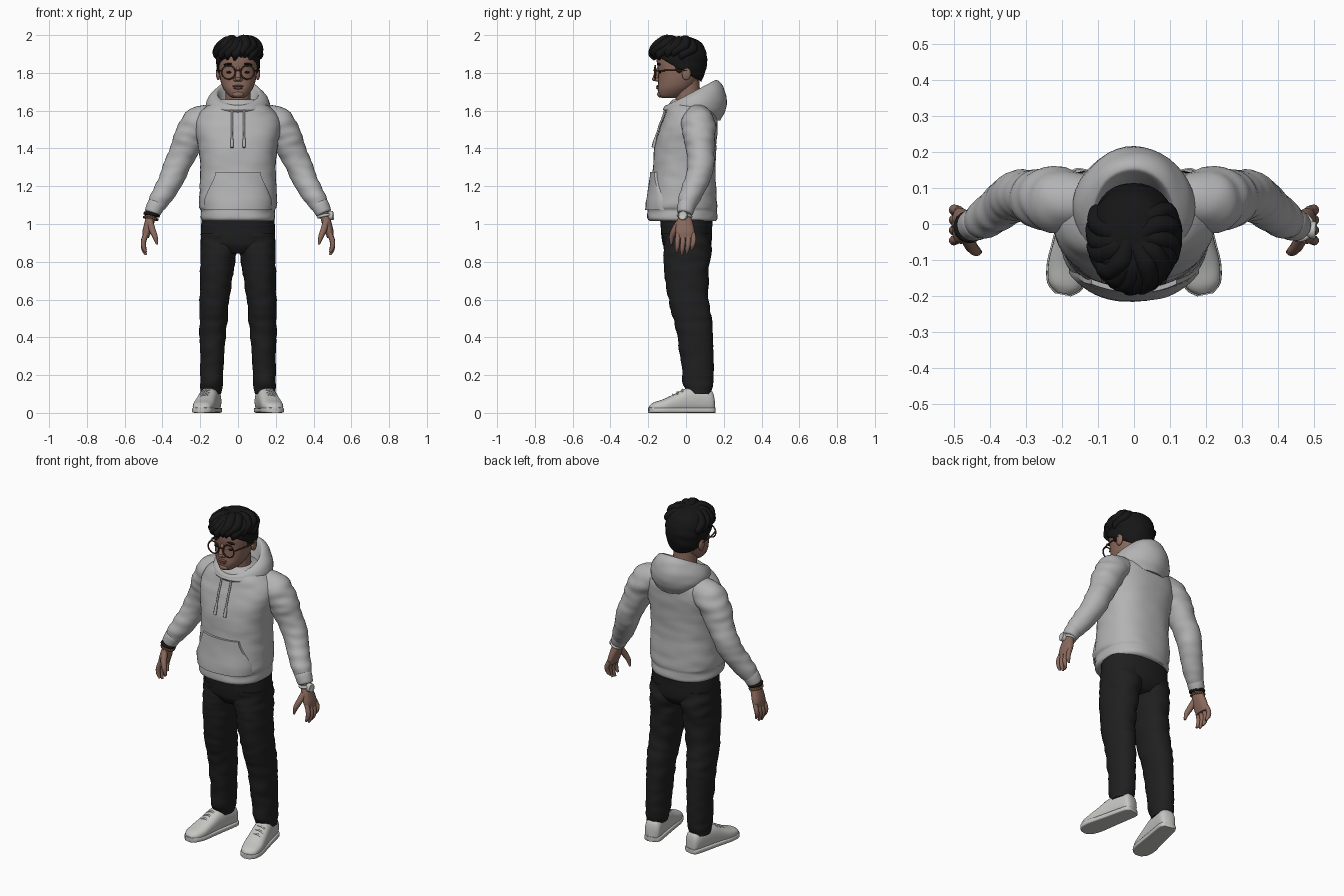
import bpy, bmesh, math, random
from mathutils import Vector, Matrix, noise
from mathutils.bvhtree import BVHTree

if "Cube" in bpy.data.objects:
    bpy.data.objects.remove(bpy.data.objects["Cube"])
random.seed(4)


def material(name, r, g, b):
    m = bpy.data.materials.new(name)
    m.use_nodes = True
    m.diffuse_color = (r, g, b, 1)
    m.node_tree.nodes["Principled BSDF"].inputs["Base Color"].default_value = (r, g, b, 1)
    return m


FLEECE = material("grey fleece", .45, .45, .45)
DENIM = material("black denim", .014, .014, .014)
HAIR = material("black hair", .008, .008, .008)
SKIN = material("skin", .26, .145, .11)
LIPS = material("lips", .2, .085, .07)
WHITE = material("white leather", .56, .56, .54)
FRAME = material("brown frame", .1, .035, .02)
BEAD = material("wooden bead", .2, .09, .04)


def finish(name, bm, mat, mirror=False):
    """Turn a bmesh into a smooth object, mirrored across x if asked."""
    bmesh.ops.recalc_face_normals(bm, faces=bm.faces[:])
    me = bpy.data.meshes.new(name)
    bm.to_mesh(me)
    bm.free()
    me.materials.append(mat)
    me.shade_smooth()
    me.set_sharp_from_angle(angle=math.radians(50))
    ob = bpy.data.objects.new(name, me)
    bpy.context.collection.objects.link(ob)
    if mirror:
        ob.modifiers.new("Mirror", 'MIRROR').use_mirror_merge = False
    return ob


def spline(a, b, c, d, t):
    return (b * 2 + (c - a) * t + (a * 2 - b * 5 + c * 4 - d) * t ** 2
            + (b * 3 - a - c * 3 + d) * t ** 3) * .5


def loft(name, rings, mat, p=2.0, wrinkle=0.0, mirror=False, n=28, steps=5):
    """Skin a splined row of (centre, u, v) superellipse rings."""
    k = len(rings) - 1
    bm, loops = bmesh.new(), []
    for j in range(k * steps + 1):
        i = min(j // steps, k - 1)
        four = [rings[min(max(i + o, 0), k)] for o in (-1, 0, 1, 2)]
        c, u, v = (spline(*q, j / steps - i) for q in zip(*four))
        loop = []
        for s in range(n):
            a = math.tau * s / n
            ca, sa = (math.copysign(abs(w) ** (2 / p), w) for w in (math.cos(a), math.sin(a)))
            off = u * ca + v * sa
            pos = c + off
            fold = noise.noise(Vector((pos.x * 10, pos.y * 10, pos.z * 26)))
            loop.append(bm.verts.new(c + off * (1 + wrinkle * fold)))
        loops.append(loop)
    for a, b in zip(loops, loops[1:]):
        for s in range(n):
            bm.faces.new((a[s], a[s - 1], b[s - 1], b[s]))
    bm.faces.new(loops[0])
    bm.faces.new(loops[-1])
    return finish(name, bm, mat, mirror)


def span(front, back, z, w, x=0.0, tilt=0.0):
    """Level ring from its front and back y; tilt lifts the back."""
    return (Vector((x, (front + back) / 2, z)), Vector((w, 0, 0)),
            Vector((0, (back - front) / 2, tilt)))


def tube(name, pts, mat, ref=(0, 1, 0), **kw):
    """Round tube through (x, y, z, radius) points."""
    ps, rings = [Vector(q[:3]) for q in pts], []
    for i, q in enumerate(pts):
        t = (ps[min(i + 1, len(ps) - 1)] - ps[max(i - 1, 0)]).normalized()
        u = t.cross(Vector(ref)).normalized()
        rings.append((ps[i], u * q[3], t.cross(u) * q[3]))
    return loft(name, rings, mat, **kw)


def blob(name, loc, scale, mat, mirror=False, roll=0.0):
    bm = bmesh.new()
    m = Matrix.Translation(loc) @ Matrix.Rotation(roll, 4, 'Y') @ Matrix.Diagonal((*scale, 1))
    bmesh.ops.create_uvsphere(bm, u_segments=20, v_segments=12, radius=1, matrix=m)
    return finish(name, bm, mat, mirror)


def torus(name, loc, axis, major, minor, mat):
    bpy.ops.mesh.primitive_torus_add(location=loc, major_radius=major, minor_radius=minor,
                                     rotation=Vector(axis).to_track_quat('Z', 'Y').to_euler(),
                                     major_segments=32, minor_segments=8)
    ob = bpy.context.object
    ob.name = name
    ob.data.materials.append(mat)
    ob.data.shade_smooth()


# Trousers
loft("trouser_leg", [span(*s) for s in (
    (.01, .13, .1, .054, .142), (-.015, .145, .16, .06, .14), (-.03, .145, .3, .064, .135),
    (-.055, .14, .45, .072, .132), (-.09, .122, .58, .078, .125), (-.113, .122, .75, .088, .112),
    (-.12, .13, .86, .098, .101), (-.12, .13, .95, .1, .095))], DENIM, 2.2, .09, True, steps=8)
loft("trouser_hips", [span(*s) for s in (
    (-.09, .1, .845, .1), (-.122, .133, .89, .18), (-.132, .138, .96, .196),
    (-.14, .14, 1.05, .19))], DENIM, 2.4, .02)

# Shoes, built along the toed-out foot axis
FOOT = ((.148, .025, .08), (.13, .044, .12), (.06, .049, .137), (0, .051, .13), (-.06, .054, .1),
        (-.12, .056, .072), (-.17, .045, .055), (-.193, .02, .038))


def foot_ring(y, w, h):
    return Vector((.158 - .2 * y, y, h / 2)), Vector((w, .2 * w, 0)), Vector((0, 0, h / 2))


loft("shoe_upper", [foot_ring(*s) for s in FOOT], WHITE, 2.5, mirror=True)
loft("shoe_sole", [foot_ring(y * 1.02, w * 1.07, .028) for y, w, h in FOOT], WHITE, 6, mirror=True)
for y, h in ((-.02, .123), (-.045, .11), (-.07, .097)):
    x = .158 - .2 * y
    tube("shoe_lace", [(x - .032, y, h - .014, .005), (x, y, h, .005), (x + .032, y, h - .014, .005)],
         WHITE, mirror=True, n=8)

# Hooded top: body with ribbed hem
torso = loft("hoodie_body", [span(*s) for s in (
    (-.19, .155, 1.015, .185), (-.205, .165, 1.03, .197), (-.203, .163, 1.07, .196),
    (-.203, .166, 1.1, .207), (-.185, .16, 1.2, .203), (-.175, .156, 1.3, .2),
    (-.168, .16, 1.4, .208), (-.142, .166, 1.5, .226), (-.115, .165, 1.57, .215),
    (-.1, .15, 1.62, .17), (-.07, .12, 1.66, .1))], FLEECE, 2.35, .025, n=48)
tree = BVHTree.FromPolygons([v.co for v in torso.data.vertices],
                            [f.vertices[:] for f in torso.data.polygons])


def chest(x, z):
    """Front surface y of the body."""
    return tree.ray_cast(Vector((x, -1, z)), Vector((0, 1, 0)))[0].y


tube("sleeve", [(.13, .06, 1.56, .075), (.205, .065, 1.535, .09), (.25, .068, 1.47, .085),
                (.285, .075, 1.39, .073), (.33, .075, 1.29, .07), (.372, .045, 1.2, .062),
                (.415, .015, 1.13, .054), (.437, .002, 1.09, .045)],
     FLEECE, wrinkle=.1, mirror=True, steps=8)
tube("sleeve_cuff", [(.427, .006, 1.112, .04), (.434, .003, 1.1, .047), (.452, -.005, 1.063, .043),
                     (.456, -.007, 1.054, .036)], FLEECE, mirror=True)

# Hood lying open on the back
loft("hood", [span(*s[:4], 0, s[4]) for s in (
    (-.1, .18, 1.565, .15, -.018), (-.122, .21, 1.605, .168, 0), (-.118, .213, 1.645, .166, .03),
    (-.112, .193, 1.68, .147, .055), (-.1, .165, 1.695, .122, .066),
    (-.085, .14, 1.685, .107, .06), (-.07, .105, 1.61, .09, .03))], FLEECE, 1.9, .03, n=40)
for i in (0, 1):
    zs = [1.615 - .03 * k for k in range(8)]
    x = -.032 if i else .032
    tube("drawstring", [(x, chest(x, z) - .007, z, .0085 if k > 5 else .0055)
                        for k, z in enumerate(zs)], FLEECE, n=10)

# Front pouch pocket, wrapped on the body
bm = bmesh.new()
rows = []
for z, w in ((1.275, .118), (1.25, .124), (1.22, .137), (1.18, .158), (1.14, .175), (1.11, .18), (1.075, .18)):
    xs = [w * (k / 10 - 1) for k in range(21)]
    rows.append([bm.verts.new((x, chest(x, z) + .003, z)) for x in xs])
for a, b in zip(rows, rows[1:]):
    for k in range(20):
        bm.faces.new((a[k], b[k], b[k + 1], a[k + 1]))
shell = bmesh.ops.extrude_face_region(bm, geom=bm.faces[:])
bmesh.ops.translate(bm, vec=(0, -.016, 0),
                    verts=[g for g in shell["geom"] if isinstance(g, bmesh.types.BMVert)])
finish("pouch_pocket", bm, FLEECE)

# Hands
loft("palm", [span(*s) for s in (
    (-.036, .024, 1.09, .026, .445), (-.04, .026, 1.045, .026, .459), (-.052, .038, 1.0, .026, .471),
    (-.055, .045, .96, .024, .482), (-.048, .042, .925, .016, .489))], SKIN, 2.3, mirror=True)
for i, reach in enumerate((.092, .105, .1, .08)):
    y = -.041 + .026 * i
    tube("finger", [(.486, y, .95, .013), (.5, y * 1.1, .95 - reach * .45, .0135),
                    (.499, y * 1.05 - .004, .95 - reach * .8, .012),
                    (.488, y - .008, .95 - reach * 1.08, .006)], SKIN, mirror=True, n=12)
tube("thumb", [(.466, -.035, 1.01, .018), (.452, -.062, .965, .017), (.438, -.076, .93, .0135),
               (.428, -.078, .892, .006)], SKIN, (1, 0, 0), mirror=True, n=12)

# Wrist wear
WRIST = Vector((.2, -.1, -1))
torus("watch_strap", (.46, -.008, 1.043), WRIST, .034, .008, WHITE)
tube("watch_case", [(.484, -.014, 1.043, .024), (.502, -.018, 1.046, .024), (.504, -.018, 1.046, .02)],
     WHITE, (0, 0, 1))
mirrored = Vector((-.2, -.1, -1))
torus("dark_bracelet", (-.457, -.008, 1.05), mirrored, .036, .009, HAIR)
bm = bmesh.new()
turn = mirrored.to_track_quat('Z', 'Y')
for k in range(18):
    a = math.tau * k / 18
    at = Vector((-.462, -.008, 1.03)) + turn @ Vector((math.cos(a), math.sin(a), 0)) * .036
    bmesh.ops.create_icosphere(bm, subdivisions=2, radius=.0068, matrix=Matrix.Translation(at))
finish("bead_bracelet", bm, BEAD)

# Head and face
loft("neck", [span(*s) for s in ((-.04, .1, 1.56, .075), (-.055, .08, 1.65, .066),
                                 (-.06, .07, 1.76, .066))], SKIN)
loft("head", [span(*s) for s in (
    (-.128, -.06, 1.667, .03), (-.144, -.02, 1.68, .05), (-.15, .03, 1.715, .077),
    (-.147, .06, 1.755, .092), (-.148, .08, 1.81, .101), (-.155, .09, 1.87, .104),
    (-.14, .08, 1.93, .095), (-.09, .04, 1.965, .06))], SKIN, 2.25)
tube("nose_bridge", [(0, -.14, 1.835, .009), (0, -.15, 1.805, .012), (0, -.161, 1.775, .015),
                     (0, -.155, 1.758, .01)], SKIN, (1, 0, 0), n=14)
blob("nose_tip", (0, -.164, 1.768), (.015, .017, .012), SKIN)
blob("nostril", (.014, -.153, 1.764), (.011, .014, .009), SKIN, True)
blob("upper_lip", (0, -.147, 1.73), (.03, .011, .006), LIPS)
blob("lower_lip", (0, -.148, 1.72), (.025, .011, .007), LIPS)
blob("chin", (0, -.137, 1.687), (.03, .016, .017), SKIN)
blob("eye", (.047, -.138, 1.803), (.015, .007, .006), HAIR, True)
blob("eyebrow", (.05, -.143, 1.846), (.028, .01, .006), HAIR, True, .12)
blob("ear", (.105, .002, 1.797), (.012, .024, .036), SKIN, True)

# Glasses
for x in (-.05, .05):
    torus("lens_rim", (x, -.163, 1.803), (x, -1, 0), .036, .004, FRAME)
tube("glasses_bridge", [(-.015, -.166, 1.81, .004), (0, -.17, 1.815, .004), (.015, -.166, 1.81, .004)],
     FRAME, n=8)
tube("glasses_temple", [(.086, -.16, 1.812, .004), (.106, -.08, 1.813, .004), (.113, .005, 1.813, .004)],
     FRAME, (0, 0, 1), mirror=True, n=8)

# Hair: cap trimmed along a sloping hairline, then wavy locks
cap = loft("hair_cap", [span(*s) for s in (
    (-.08, .075, 1.74, .08), (-.13, .1, 1.8, .106), (-.168, .112, 1.87, .119),
    (-.172, .1, 1.93, .116), (-.15, .068, 1.97, .09), (-.11, .02, 1.99, .05))], HAIR, 2.1, .06, n=40)
bm = bmesh.new()
bm.from_mesh(cap.data)
bmesh.ops.bisect_plane(bm, geom=bm.verts[:] + bm.edges[:] + bm.faces[:], plane_co=(0, 0, 1.8),
                       plane_no=(0, -.14, -.24), clear_outer=True)
bmesh.ops.holes_fill(bm, edges=bm.edges[:])
bm.to_mesh(cap.data)
bm.free()
blob("sideburn", (.1, -.035, 1.835), (.012, .022, .035), HAIR, True)
for k in range(13):
    start = math.radians(-108 + 18 * k)
    swirl, lift = random.uniform(.15, .4), random.uniform(-.012, .008)
    path = []
    for t, (reach, z, r) in enumerate(((.2, 1.962, .024), (.62, 1.966, .03), (.98, 1.938, .028),
                                       (1.08, 1.905, .022), (1.0, 1.878, .007))):
        a = start + swirl * math.sin(t * 1.3)
        path.append((.105 * reach * math.sin(a), -.03 - .137 * reach * math.cos(a), z + lift, r))
    tube("hair_lock", path, HAIR, (math.cos(start), math.sin(start), 0), wrinkle=.12, n=14)
